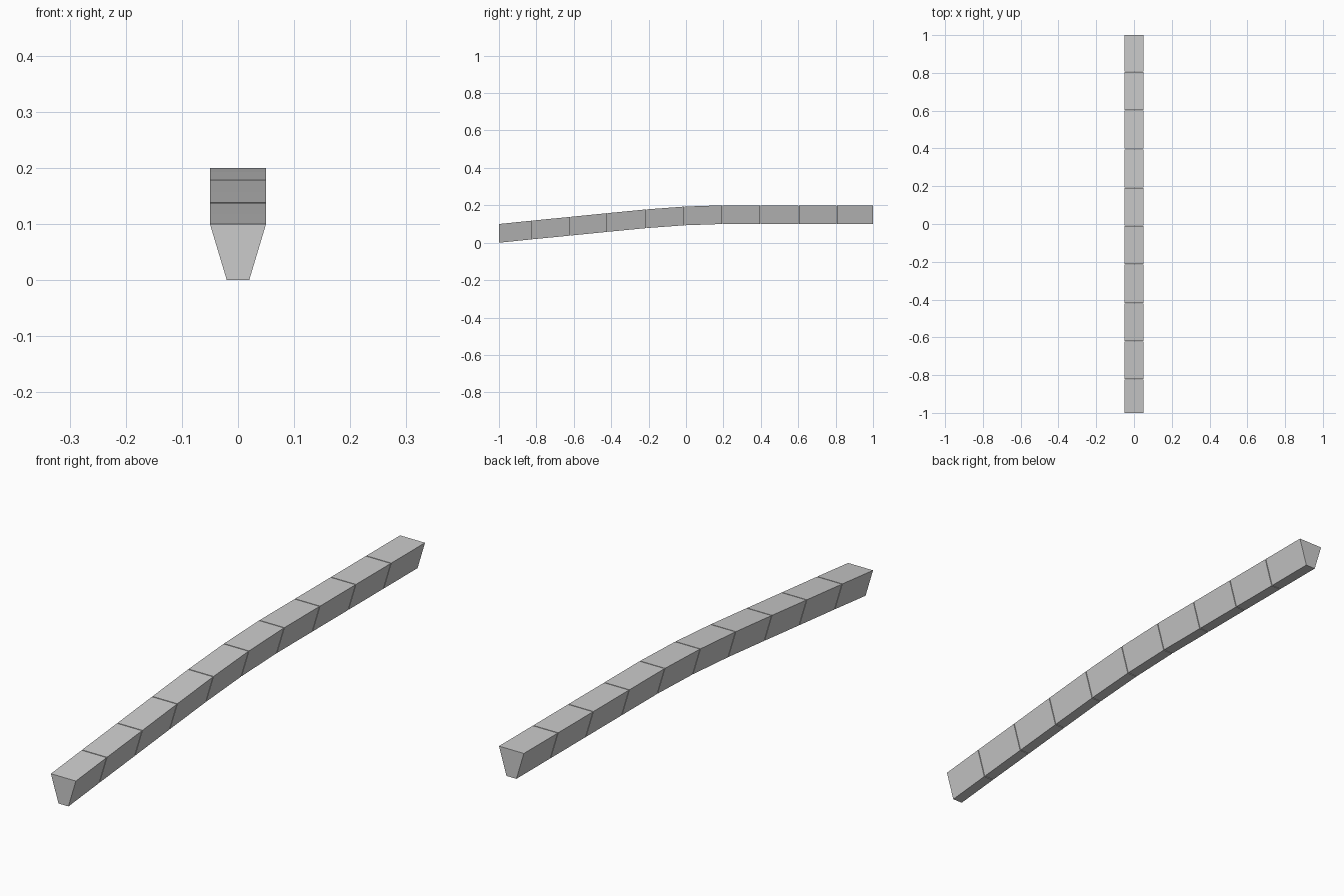
import bpy, bmesh

if "Cube" in bpy.data.objects:
    bpy.data.objects.remove(bpy.data.objects["Cube"])

# joint stations along the beam: (y, top height)
stations = [(-1.0, 0.1), (-0.823, 0.118), (-0.62, 0.138), (-0.42, 0.158),
            (-0.213, 0.178), (-0.01, 0.193), (0.193, 0.2), (0.397, 0.2),
            (0.603, 0.2), (0.805, 0.2), (1.0, 0.2)]
# tapered cross-section: (x, offset below top)
section = [(-0.02, -0.1), (0.02, -0.1), (0.05, 0.0), (-0.05, 0.0)]
GAP = 0.0015


def segment(i, start, end):
    """One closed straight block, leaving a hairline joint to its neighbours."""
    (y0, z0), (y1, z1) = start, end
    slope = (z1 - z0) / (y1 - y0)
    a = y0 + (GAP if i > 0 else 0)
    b = y1 - (GAP if i < len(stations) - 2 else 0)
    bm = bmesh.new()
    rings = [[bm.verts.new((x, y, z0 + slope * (y - y0) + dz)) for x, dz in section]
             for y in (a, b)]
    for ring in rings:
        bm.faces.new(ring)
    for k in range(4):
        n = (k + 1) % 4
        bm.faces.new((rings[0][k], rings[0][n], rings[1][n], rings[1][k]))
    bmesh.ops.recalc_face_normals(bm, faces=bm.faces)
    mesh = bpy.data.meshes.new(f"beam_segment_{i + 1}")
    bm.to_mesh(mesh)
    bm.free()
    bpy.context.collection.objects.link(bpy.data.objects.new(mesh.name, mesh))


# ten blocks from the low front end to the level back end
for i, pair in enumerate(zip(stations, stations[1:])):
    segment(i, *pair)
